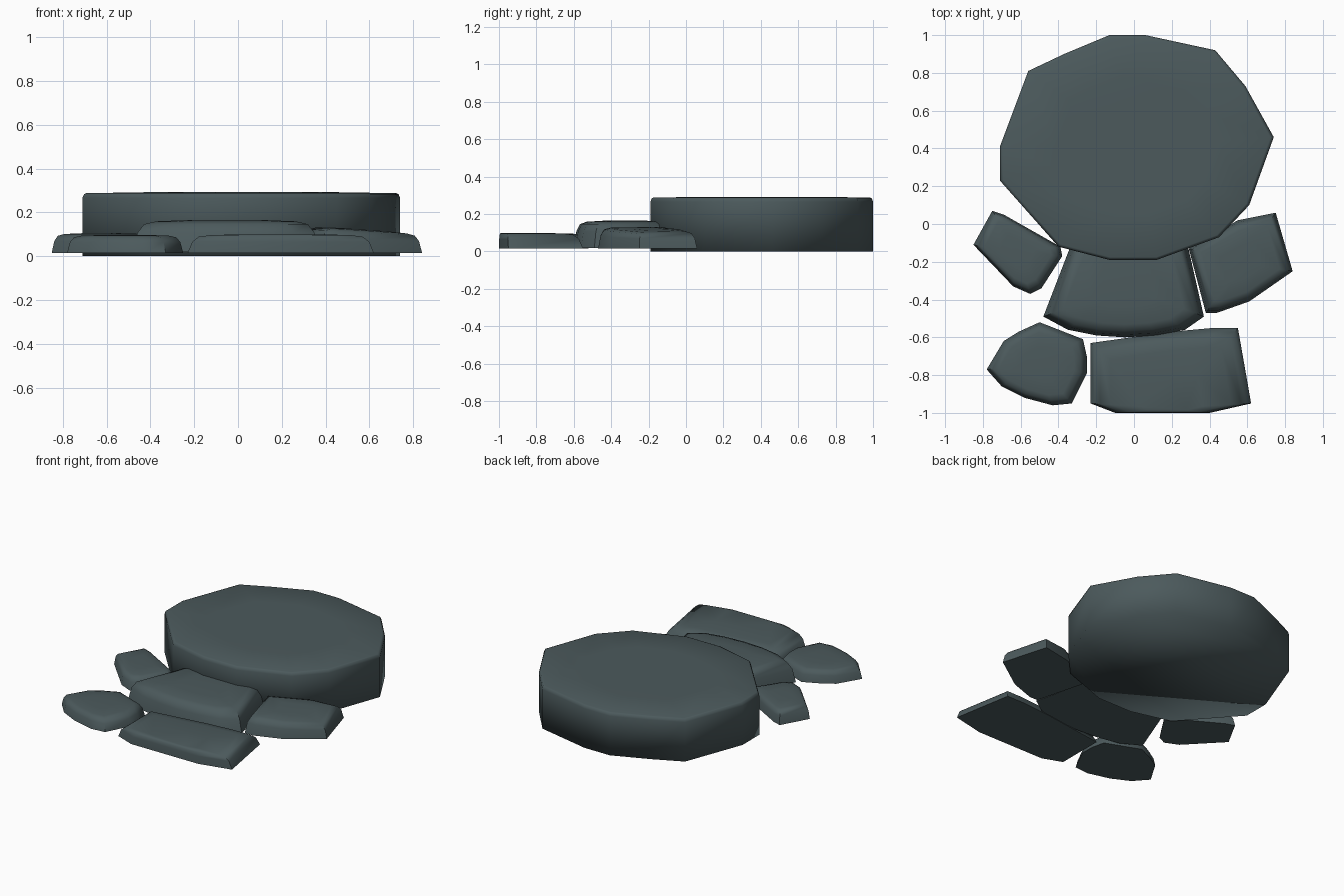
import bpy, bmesh, math
from mathutils import Vector

cube = bpy.data.objects.get("Cube")
if cube:
    bpy.data.objects.remove(cube, do_unlink=True)

slate = bpy.data.materials.new("dark slate")
slate.use_nodes = True
colour = (0.072, 0.102, 0.108, 1)
slate.diffuse_color = colour
shader = slate.node_tree.nodes["Principled BSDF"]
shader.inputs["Base Color"].default_value = colour
shader.inputs["Roughness"].default_value = 0.9

# Each layer is (outline scale, fraction of the stone's height)
SLAB_LAYERS = [(1, 0), (1, 0.9), (0.99, 0.96), (0.975, 0.975), (0.6, 0.99)]
PAVER_LAYERS = [(1, 0), (0.95, 0.6), (0.88, 0.87), (0.75, 0.96), (0.4, 1)]


def stone(name, outline, layers, bottom, top, tilt=(0, 0), push=0, angle=180):
    """Stack scaled copies of an outline into a closed, softly crowned stone."""
    points = [Vector(p) for p in outline]
    low = Vector((min(p.x for p in points), min(p.y for p in points)))
    high = Vector((max(p.x for p in points), max(p.y for p in points)))
    centre = (low + high) / 2
    slope = Vector(tilt)

    bm = bmesh.new()
    rings = []
    for scale, rise in layers:
        ring = []
        for p in points:
            offset = (p - centre) * scale
            z = bottom + (top - bottom + slope.dot(offset)) * rise
            y = centre.y + offset.y + push * (1 - scale)
            ring.append(bm.verts.new((centre.x + offset.x, y, z)))
        rings.append(ring)

    count = len(points)
    for lower, upper in zip(rings, rings[1:]):
        for i in range(count):
            j = (i + 1) % count
            bm.faces.new((lower[i], lower[j], upper[j], upper[i]))
    bm.faces.new(rings[0])
    bm.faces.new(rings[-1])
    bmesh.ops.recalc_face_normals(bm, faces=bm.faces)

    mesh = bpy.data.meshes.new(name)
    bm.to_mesh(mesh)
    bm.free()
    mesh.materials.append(slate)
    obj = bpy.data.objects.new(name, mesh)
    bpy.context.collection.objects.link(obj)

    bpy.ops.object.select_all(action="DESELECT")
    obj.select_set(True)
    bpy.context.view_layer.objects.active = obj
    bpy.ops.object.shade_smooth_by_angle(angle=math.radians(angle))
    return obj


# Large round slab at the back
stone("large_slab",
      [(-.13, 1), (-.37, .9), (-.56, .81), (-.71, .41), (-.71, .23),
       (-.4, -.12), (-.13, -.19), (.12, -.19), (.45, -.07), (.61, .1),
       (.74, .46), (.59, .73), (.43, .92), (.06, 1)],
      SLAB_LAYERS, 0, 0.295)

# Raised step in front of the slab
stone("middle_step",
      [(-.48, -.49), (-.35, -.56), (-.2, -.59), (-.05, -.6), (.12, -.59),
       (.27, -.56), (.37, -.49), (.27, -.05), (-.31, -.05)],
      PAVER_LAYERS, 0.02, 0.165, angle=55)

# Pavers on either side of the step
stone("right_side_paver",
      [(-.85, -.11), (-.64, -.33), (-.55, -.37), (-.49, -.34), (-.38, -.17),
       (-.39, -.12), (-.69, .05), (-.75, .07)],
      PAVER_LAYERS, 0.015, 0.105, angle=55)
stone("left_side_paver",
      [(.29, -.13), (.38, -.47), (.44, -.47), (.61, -.41), (.84, -.25),
       (.75, .06), (.55, .02)],
      PAVER_LAYERS, 0.015, 0.122, tilt=(-.07, 0), angle=55)

# Pavers along the front edge
stone("right_front_paver",
      [(-.78, -.77), (-.7, -.86), (-.58, -.92), (-.43, -.96), (-.33, -.95),
       (-.25, -.79), (-.25, -.7), (-.27, -.61), (-.5, -.52), (-.61, -.57),
       (-.69, -.62)],
      PAVER_LAYERS, 0.015, 0.097, angle=55)
stone("left_front_paver",
      [(-.23, -.63), (-.23, -.95), (-.1, -1), (.4, -1), (.62, -.95),
       (.55, -.55), (.42, -.55), (.2, -.57)],
      PAVER_LAYERS, 0.015, 0.1, push=-.2, angle=55)
